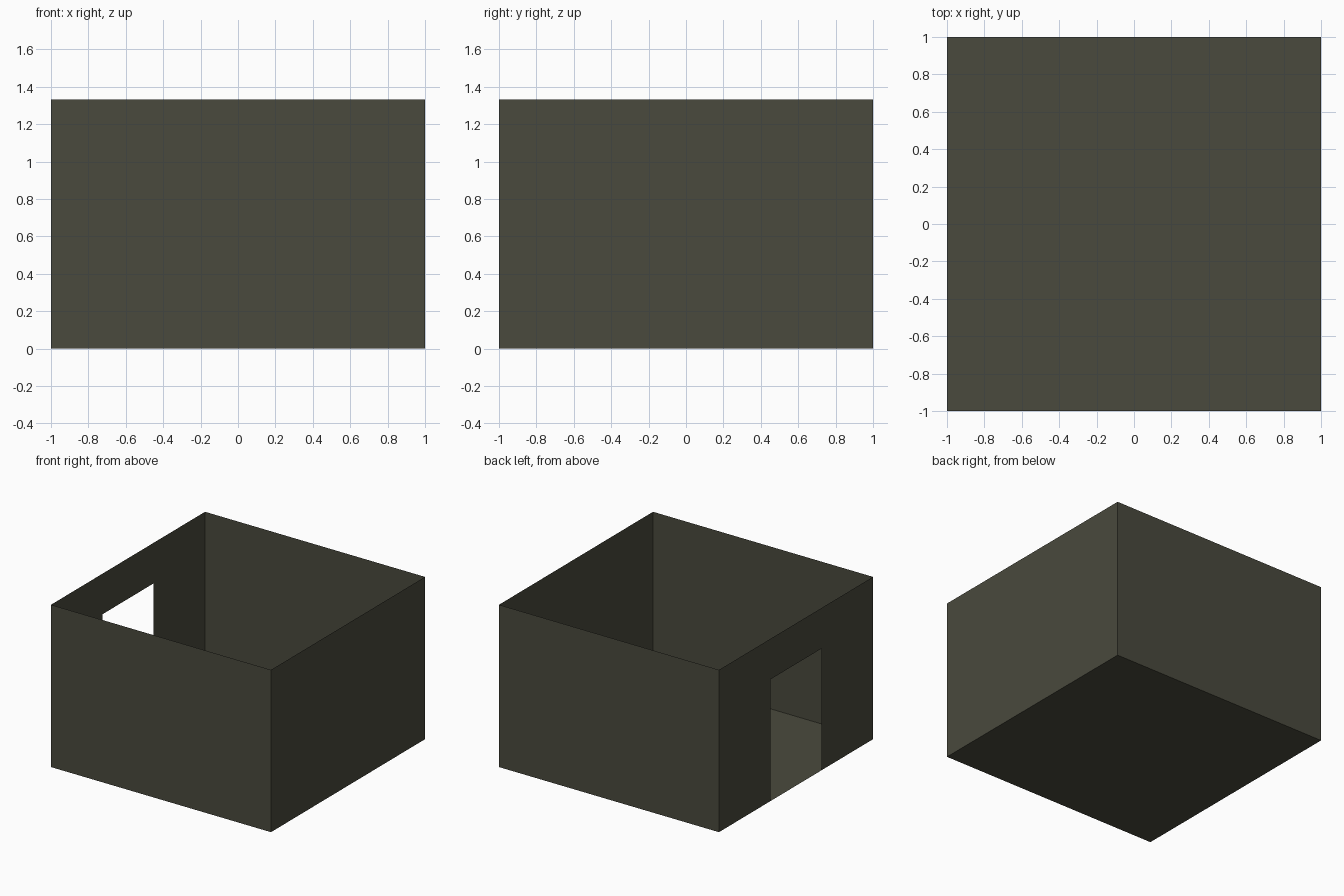
import bpy
import bmesh

if "Cube" in bpy.data.objects:
    bpy.data.objects.remove(bpy.data.objects["Cube"])

S, H = 1.0, 4 / 3          # half width, wall height
DOOR_Y, DOOR_H = 1 / 3, 1.0  # doorway half width and height

mat = bpy.data.materials.new("dark olive grey")
mat.diffuse_color = (0.068, 0.068, 0.047, 1.0)
mat.use_nodes = True
mat.node_tree.nodes["Principled BSDF"].inputs["Base Color"].default_value = mat.diffuse_color


def sheet(name, points):
    """One flat zero-thickness panel from its outline."""
    bm = bmesh.new()
    bm.faces.new([bm.verts.new(p) for p in points])
    mesh = bpy.data.meshes.new(name)
    bm.to_mesh(mesh)
    bm.free()
    mesh.materials.append(mat)
    obj = bpy.data.objects.new(name, mesh)
    bpy.context.collection.objects.link(obj)


# Floor
sheet("floor", [(-S, -S, 0), (S, -S, 0), (S, S, 0), (-S, S, 0)])

# Plain walls: front, right, back
corners = [(-S, -S), (S, -S), (S, S), (-S, S)]
for name, a, b in zip(("front_wall", "right_wall", "back_wall"), corners, corners[1:]):
    sheet(name, [(*a, 0), (*b, 0), (*b, H), (*a, H)])

# Left wall, its outline stepping around the doorway
outline = [(S, 0), (DOOR_Y, 0), (DOOR_Y, DOOR_H), (-DOOR_Y, DOOR_H),
           (-DOOR_Y, 0), (-S, 0), (-S, H), (S, H)]
sheet("left_wall_with_doorway", [(-S, y, z) for y, z in outline])
